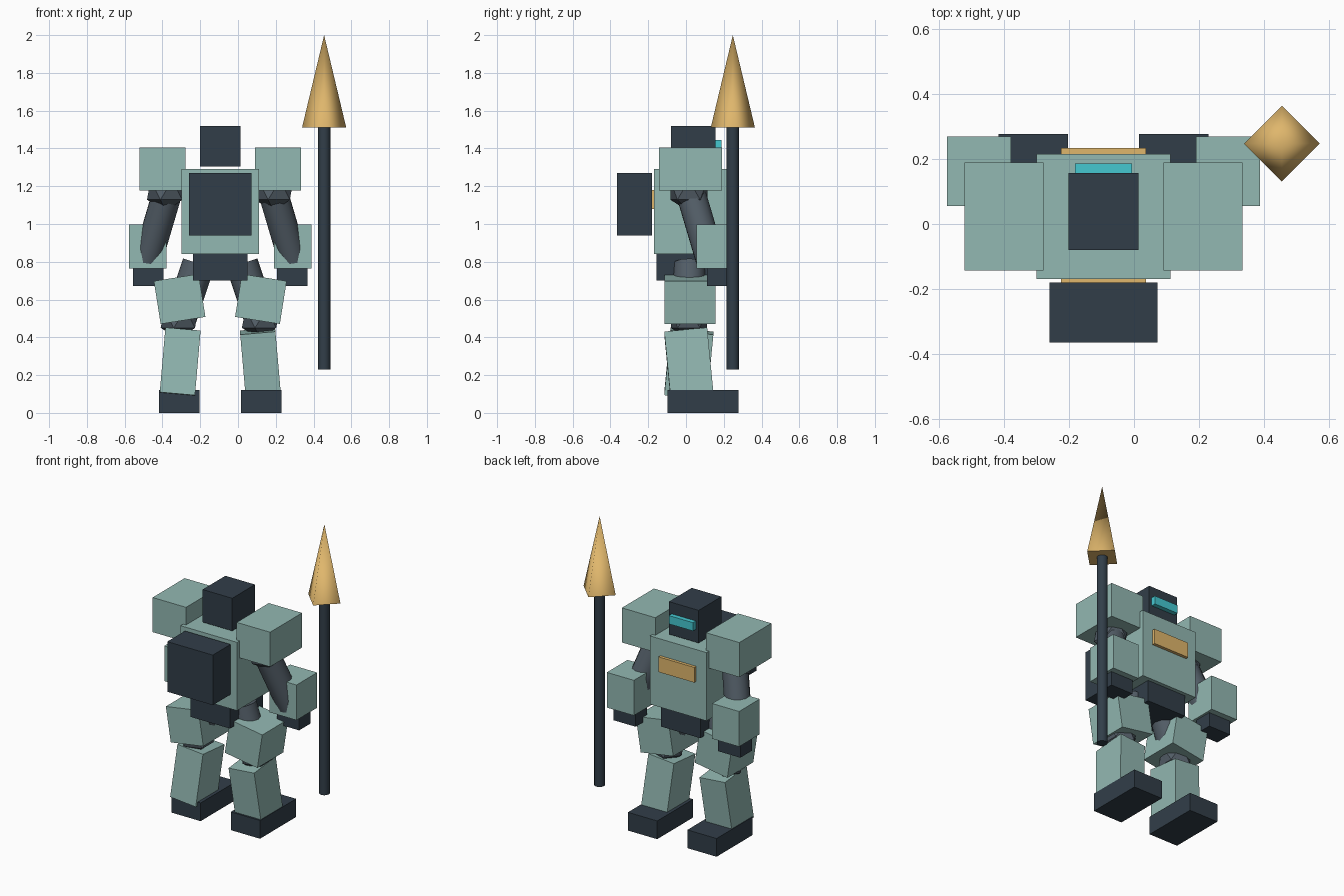
import bpy
from math import radians
from mathutils import Vector

if "Cube" in bpy.data.objects:
    bpy.data.objects.remove(bpy.data.objects["Cube"])

CX = -0.094  # body mirror plane


def material(name, rgb):
    m = bpy.data.materials.new(name)
    m.diffuse_color = (*rgb, 1)
    m.use_nodes = True
    m.node_tree.nodes["Principled BSDF"].inputs["Base Color"].default_value = m.diffuse_color
    return m


ARMOUR = material("sage_armour", (0.29, 0.48, 0.445))
DARK = material("dark_steel", (0.031, 0.048, 0.066))
JOINT = material("joint_grey", (0.085, 0.11, 0.135))
GOLD = material("gold", (0.74, 0.47, 0.15))
GLOW = material("cyan_visor", (0.06, 0.58, 0.64))


def finish(name, mat, smooth=0):
    ob = bpy.context.object
    ob.name = name
    ob.data.materials.append(mat)
    if smooth:
        bpy.ops.object.shade_smooth_by_angle(angle=radians(smooth))
    return ob


def box(name, centre, size, mat, rot=(0, 0, 0)):
    bpy.ops.mesh.primitive_cube_add(size=1, location=centre, rotation=[radians(a) for a in rot])
    bpy.context.object.scale = size
    bpy.ops.object.transform_apply(location=False, rotation=False, scale=True)
    return finish(name, mat)


def span(name, x, y, z, mat):
    """Box from its (min, max) extents on each axis."""
    return box(name, [(a + b) / 2 for a, b in (x, y, z)], [b - a for a, b in (x, y, z)], mat)


def rod(name, p, q, r, mat, sides=12):
    p, q = Vector(p), Vector(q)
    d = q - p
    bpy.ops.mesh.primitive_cylinder_add(vertices=sides, radius=r, depth=d.length, location=(p + q) / 2,
                                        rotation=d.to_track_quat('Z', 'Y').to_euler())
    return finish(name, mat, 40)


def ball(name, centre, r):
    bpy.ops.mesh.primitive_ico_sphere_add(subdivisions=1, radius=r, location=centre)
    return finish(name, JOINT)


# Torso and head
span("torso", (-0.30, 0.112), (-0.17, 0.215), (0.84, 1.29), ARMOUR)
span("chest_band", (-0.225, 0.037), (-0.18, 0.235), (1.08, 1.18), GOLD)
span("pelvis", (-0.238, 0.05), (-0.155, 0.19), (0.70, 0.85), DARK)
span("backpack", (-0.26, 0.072), (-0.365, -0.18), (0.94, 1.27), DARK)
span("head", (-0.202, 0.014), (-0.08, 0.157), (1.305, 1.52), DARK)
span("visor", (-0.182, -0.006), (0.145, 0.187), (1.39, 1.445), GLOW)

# Limbs: offsets are measured outward from the body's mirror plane
for side, s in (("left", -1), ("right", 1)):
    def X(d):
        return CX + s * d

    def limb(name, x, y, z, mat):
        span(f"{side}_{name}", sorted((X(x[0]), X(x[1]))), y, z, mat)

    # Arm
    limb("shoulder_armour", (0.185, 0.428), (-0.143, 0.19), (1.178, 1.406), ARMOUR)
    ball(f"{side}_shoulder_joint", (X(0.285), 0.015, 1.18), 0.115)
    rod(f"{side}_upper_arm", (X(0.255), 0.0, 1.25), (X(0.385), 0.13, 0.81), 0.08, JOINT)
    limb("forearm", (0.285, 0.482), (0.055, 0.27), (0.765, 0.997), ARMOUR)
    limb("hand", (0.30, 0.463), (0.11, 0.23), (0.672, 0.78), DARK)

    # Leg
    rod(f"{side}_thigh", (X(0.115), 0.018, 0.79), (X(0.215), 0.018, 0.49), 0.086, JOINT)
    box(f"{side}_thigh_armour", (X(0.215), 0.02, 0.603), (0.24, 0.27, 0.23), ARMOUR, (0, 9 * s, 0))
    ball(f"{side}_knee", (X(0.215), 0.015, 0.50), 0.112)
    box(f"{side}_shin_armour", (X(0.213), 0.015, 0.262), (0.187, 0.228, 0.345), ARMOUR, (5.5 * s, -5 * s, 0))
    limb("foot", (0.11, 0.323), (-0.098, 0.277), (0.0, 0.12), DARK)

# Spear
rod("spear_shaft", (0.456, 0.248, 0.23), (0.456, 0.248, 1.53), 0.033, DARK)
bpy.ops.mesh.primitive_cone_add(vertices=4, radius1=0.117, depth=0.49, location=(0.456, 0.248, 1.755))
finish("spear_head", GOLD, 95)
